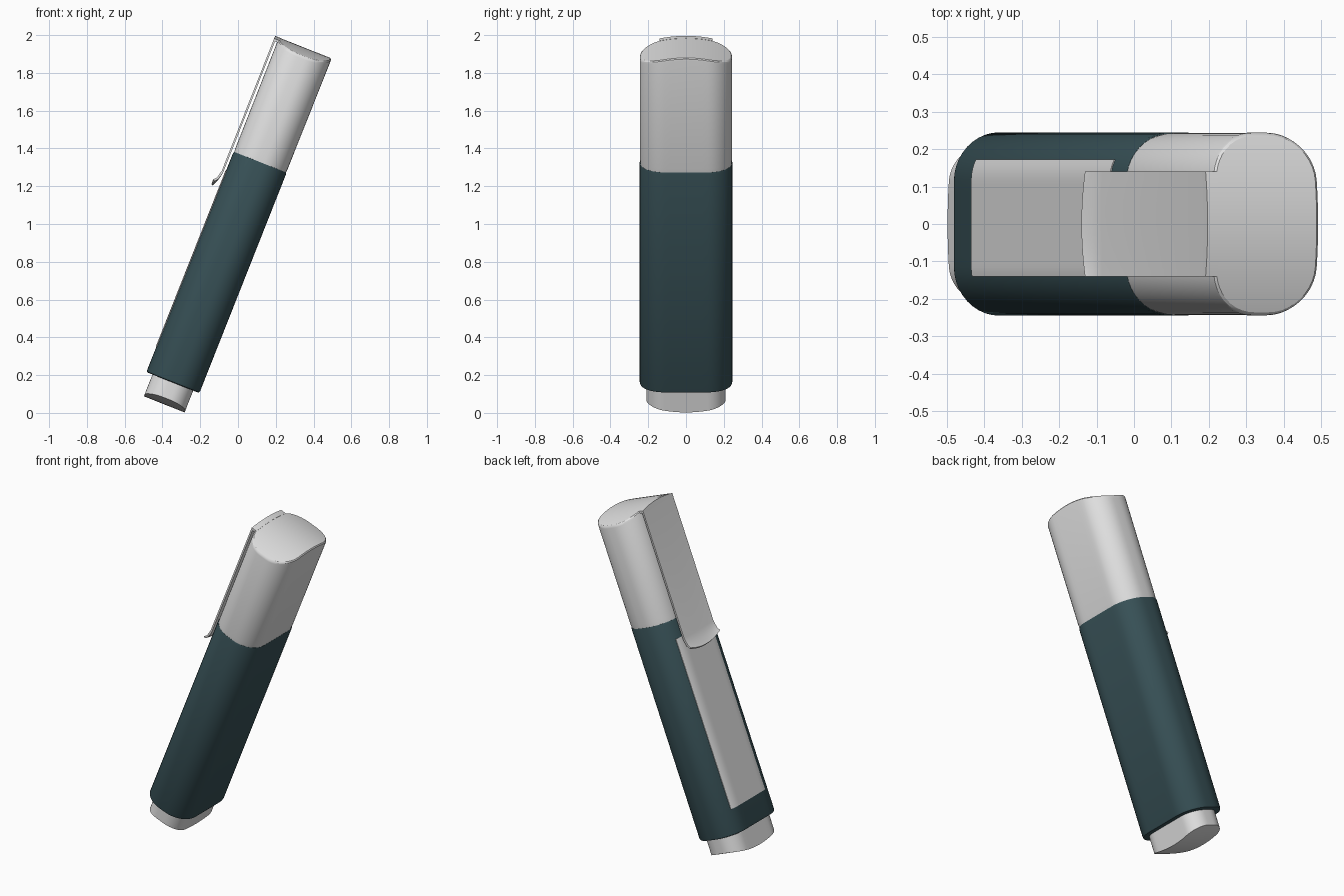
import bpy, bmesh, math
from mathutils import Matrix

cube = bpy.data.objects.get("Cube")
if cube:
    bpy.data.objects.remove(cube, do_unlink=True)


def material(name, rgb):
    mat = bpy.data.materials.new(name)
    mat.use_nodes = True
    mat.diffuse_color = (*rgb, 1)
    mat.node_tree.nodes["Principled BSDF"].inputs["Base Color"].default_value = (*rgb, 1)
    return mat


GREY = material("light_grey", (0.75, 0.75, 0.75))
TEAL = material("dark_teal", (0.038, 0.08, 0.092))

# The whole pen leans towards +x
LEAN = Matrix.Translation((-0.353, 0, 0.14)) @ Matrix.Rotation(math.radians(21.6), 4, "Y")
HX, HY, R = 0.151, 0.245, 0.13      # half depth, half width, corner radius
CROWN = 0.75                        # bulge of the end faces across the width


def finish(name, bm, mat):
    bmesh.ops.recalc_face_normals(bm, faces=bm.faces)
    mesh = bpy.data.meshes.new(name)
    bm.to_mesh(mesh)
    bm.free()
    mesh.materials.append(mat)
    ob = bpy.data.objects.new(name, mesh)
    bpy.context.collection.objects.link(ob)
    ob.matrix_world = LEAN
    bpy.ops.object.select_all(action="DESELECT")
    ob.select_set(True)
    bpy.context.view_layer.objects.active = ob
    bpy.ops.object.shade_smooth_by_angle(angle=math.radians(30))
    return ob


def half_outline(hx, hy, r, arc=10, flat=8):
    """The +x half of a rounded rectangle, from -y to +y."""
    corner = [(hx - r + r * math.sin(a), -hy + r - r * math.cos(a))
              for a in (math.pi / 2 * i / arc for i in range(arc + 1))]
    side = [(hx, (hy - r) * (2 * i / flat - 1)) for i in range(1, flat)]
    return corner + side + [(x, -y) for x, y in reversed(corner)]


def loft(name, rings, mat):
    """Rounded-rectangle rings: (inset, height, crown)."""
    bm = bmesh.new()
    loops = []
    for inset, z, crown in rings:
        half = half_outline(HX - inset, HY - inset, R - inset)
        pts = half + [(-x, y) for x, y in reversed(half)]
        loops.append([bm.verts.new((x, y, z + crown * y * y)) for x, y in pts])
    n = len(loops[0])
    for a, b in zip(loops, loops[1:]):
        for i in range(n):
            j = (i + 1) % n
            bm.faces.new((a[i], a[j], b[j], b[i]))
    # End faces run in strips across the depth
    for ring in (loops[0], loops[-1]):
        for i in range(n // 2 - 1):
            bm.faces.new((ring[i], ring[i + 1], ring[n - 2 - i], ring[n - 1 - i]))
    return finish(name, bm, mat)


def sweep(name, y0, y1, section, mat, steps=16):
    """Closed (x, z) section swept across y; section(y) may vary."""
    bm = bmesh.new()
    loops = []
    for s in range(steps + 1):
        y = y0 + (y1 - y0) * s / steps
        loops.append([bm.verts.new((x, y, z)) for x, z in section(y)])
    n = len(loops[0])
    for a, b in zip(loops, loops[1:]):
        for i in range(n):
            j = (i + 1) % n
            bm.faces.new((a[i], a[j], b[j], b[i]))
    bm.faces.new(loops[0])
    bm.faces.new(loops[-1])
    return finish(name, bm, mat)


# Barrel with softened ends
loft("barrel", [(0.012, 0.022, 0), (0.003, 0.025, 0), (0, 0.034, 0),
                (0, 1.268, 0), (0.003, 1.277, 0), (0.012, 1.28, 0)], TEAL)

# Narrow plug at the bottom with a curved end
loft("end_plug", [(0.035, -0.102, CROWN), (0.035, 0.03, 0)], GREY)

# Cap with a curved, softly rimmed top
loft("cap", [(0.004, 1.27, 0), (0.002, 1.3, 0), (0.001, 1.913, -CROWN),
             (0.003, 1.922, -CROWN), (0.009, 1.927, -CROWN)], GREY)


# Clip: tab on the cap top, long flat strip, flared rounded tip
CLIP = [(-0.138, 1.928, -CROWN), (-0.172, 1.928, -CROWN), (-0.172, 1.16, 0),
        (-0.182, 1.11, 0.4), (-0.197, 1.075, 1.3), (-0.187, 1.069, 1.3),
        (-0.172, 1.105, 0.4), (-0.162, 1.15, 0), (-0.162, 1.915, -CROWN),
        (-0.138, 1.915, -CROWN)]
sweep("clip", -0.141, 0.141, lambda y: [(x, z + k * y * y) for x, z, k in CLIP], GREY)


# Label plate hugging the barrel under the clip
def label_section(y):
    d = max(0, abs(y) - (HY - R))
    x = -(HX - R + math.sqrt(R * R - d * d))
    out, inner = x - 0.003, x + 0.004
    return [(out, 0.165), (out, 1.17), (inner, 1.17), (inner, 0.165)]


sweep("label", -0.141, 0.172, label_section, GREY, steps=24)
